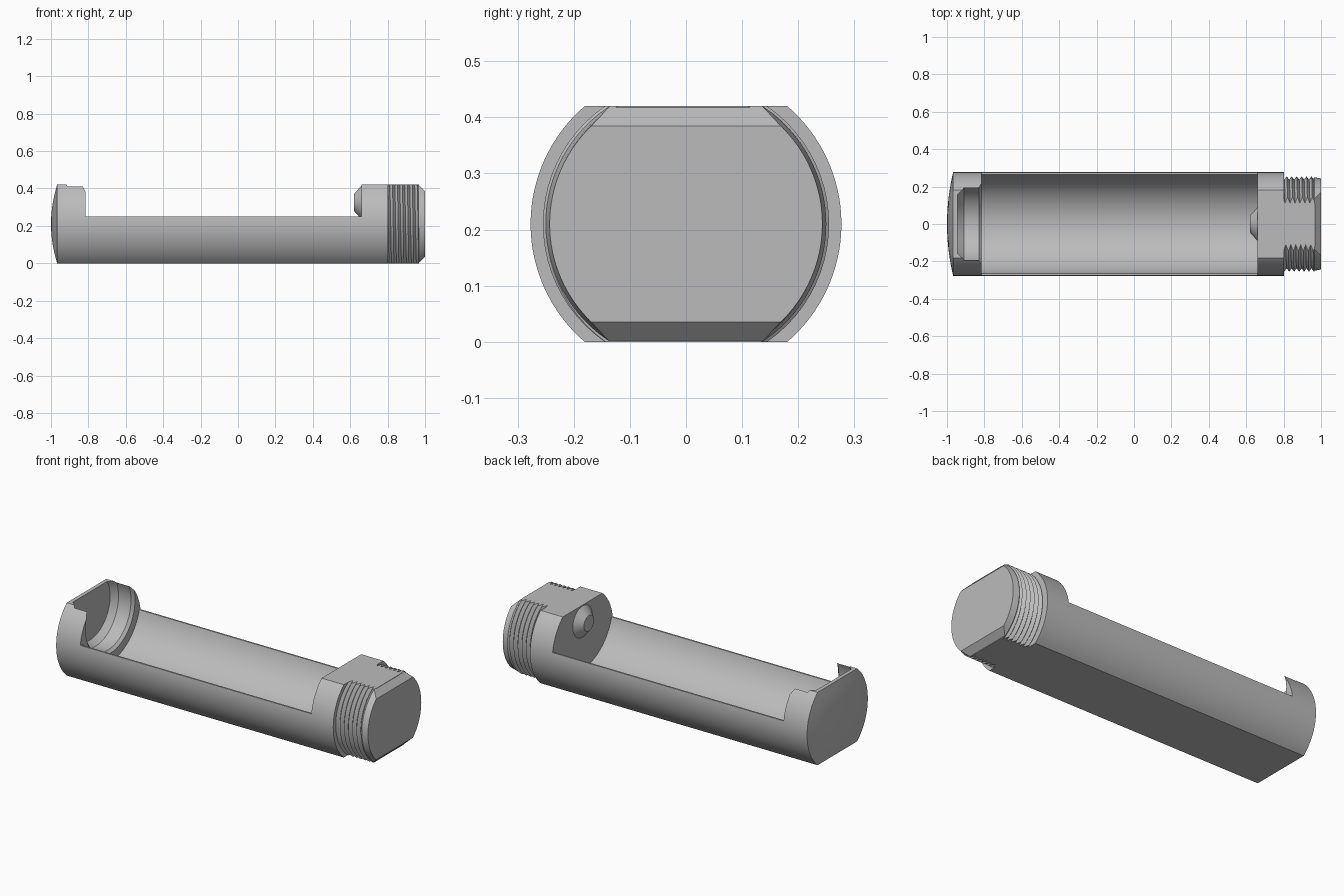
import bpy, bmesh, math
from mathutils import Vector

if "Cube" in bpy.data.objects:
    bpy.data.objects.remove(bpy.data.objects["Cube"])

MID = 0.21        # height of the outer tube axis, also half the height over the flats
BORE = 0.325      # height of the cavity axis
WALL = 0.66       # cavity end at the threaded side
LIP = -0.815      # cavity end at the domed side

grey = bpy.data.materials.new("plain grey")
grey.use_nodes = True
grey.diffuse_color = (0.5, 0.5, 0.5, 1)
bsdf = grey.node_tree.nodes["Principled BSDF"]
bsdf.inputs["Base Color"].default_value = grey.diffuse_color
bsdf.inputs["Roughness"].default_value = 0.6


def finish(bm, name):
    bmesh.ops.recalc_face_normals(bm, faces=bm.faces)
    mesh = bpy.data.meshes.new(name)
    bm.to_mesh(mesh)
    bm.free()
    mesh.materials.append(grey)
    ob = bpy.data.objects.new(name, mesh)
    bpy.context.collection.objects.link(ob)
    return ob


def loft(name, sections):
    """Solid through matching (x, [(y, z), ...]) sections, capped at both ends."""
    bm = bmesh.new()
    rings = [[bm.verts.new((x, y, z)) for y, z in pts] for x, pts in sections]
    for a, b in zip(rings, rings[1:]):
        for i in range(len(a)):
            j = (i + 1) % len(a)
            bm.faces.new((a[i], a[j], b[j], b[i]))
    bm.faces.new(rings[0])
    bm.faces.new(rings[-1])
    return finish(bm, name)


def arc(r, start, end, n, cz):
    steps = [start + (end - start) * i / n for i in range(n + 1)]
    return [(r * math.cos(a), cz + r * math.sin(a)) for a in steps]


def flatted(r, half, scale=1):
    """Circle with flats at the top and bottom."""
    a = math.asin(half / r)
    pts = arc(r, -a, a, 32, 0) + arc(r, math.pi - a, math.pi + a, 32, 0)
    return [(y * scale, MID + z * scale) for y, z in pts]


def circle(r):
    return arc(r, 0, math.tau, 64, BORE)[:-1]


def cut(target, cutter):
    mod = target.modifiers.new("cut", 'BOOLEAN')
    mod.operation = 'DIFFERENCE'
    mod.solver = 'EXACT'
    mod.object = cutter
    cutter.hide_render = True
    bpy.context.view_layer.objects.active = target
    bpy.ops.object.modifier_apply(modifier=mod.name)
    bpy.data.objects.remove(cutter)


# Tube body with a pillowed closed end
dome = [(-1 + 0.033 * s * s, flatted(0.277, MID, s)) for s in (0.1, 0.3, 0.5, 0.7, 0.85, 1)]
body = loft("tube_body", dome + [(0.802, flatted(0.277, MID))])

# Open cavity: round floor below, cleared completely above the rim
tilt = math.asin(0.075 / 0.275)
channel = arc(0.275, math.pi + tilt, math.tau - tilt, 48, BORE)
channel += [(0.4, 0.25), (0.4, 0.6), (-0.4, 0.6), (-0.4, 0.25)]
cut(body, loft("cavity_cutter", [(LIP, channel), (WALL, channel)]))

# Stepped round pocket in the closed end
pocket = [(-0.945, 0.183), (-0.91, 0.21), (-0.83, 0.21), (LIP, 0.225), (-0.78, 0.225)]
cut(body, loft("pocket_cutter", [(x, circle(r)) for x, r in pocket]))

# Contact stud on the inner wall
stud = loft("contact_stud", [(0.62, circle(0.045)), (WALL, circle(0.09)), (0.68, circle(0.09))])


def thread(name, x0, x1, pitch, crest, root, n=72):
    """Helical V thread: rows follow the helix and are clamped to the ends."""
    bm = bmesh.new()
    rows = []
    last = math.ceil((x1 - x0) / pitch * 2) + 1
    for k in range(-2, last + 1):
        row = []
        for i in range(n + 1):
            turn = i / n
            x = min(max(x0 + (k / 2 + turn) * pitch, x0), x1)
            phase = ((x - x0) / pitch - turn) % 1
            r = root + (crest - root) * abs(2 * phase - 1)
            a = turn * math.tau
            row.append(bm.verts.new((x, r * math.cos(a), MID + r * math.sin(a))))
        rows.append(row)
    for a, b in zip(rows, rows[1:]):
        for i in range(n):
            bm.faces.new((a[i], a[i + 1], b[i + 1], b[i]))
    bmesh.ops.remove_doubles(bm, verts=bm.verts, dist=0.00005)
    bmesh.ops.holes_fill(bm, edges=[e for e in bm.edges if e.is_boundary], sides=0)
    # Trim the two flats
    for z, side in ((0, -1), (2 * MID, 1)):
        res = bmesh.ops.bisect_plane(bm, geom=bm.verts[:] + bm.edges[:] + bm.faces[:],
                                     plane_co=Vector((0, 0, z)),
                                     plane_no=Vector((0, 0, side)), clear_outer=True)
        rim = [e for e in res["geom_cut"] if isinstance(e, bmesh.types.BMEdge)]
        bmesh.ops.edgeloop_fill(bm, edges=rim)
    return finish(bm, name)


screw = thread("screw_thread", 0.79, 0.967, 0.0265, 0.255, 0.237)

# Plain tip beyond the thread, with chamfered flats
tip = loft("thread_tip", [(0.955, flatted(0.24, MID)), (0.965, flatted(0.25, MID)),
                          (1.0, flatted(0.243, 0.175))])

for ob in (body, stud, screw, tip):
    bpy.ops.object.select_all(action='DESELECT')
    ob.select_set(True)
    bpy.context.view_layer.objects.active = ob
    bpy.ops.object.shade_smooth_by_angle(angle=math.radians(25))
